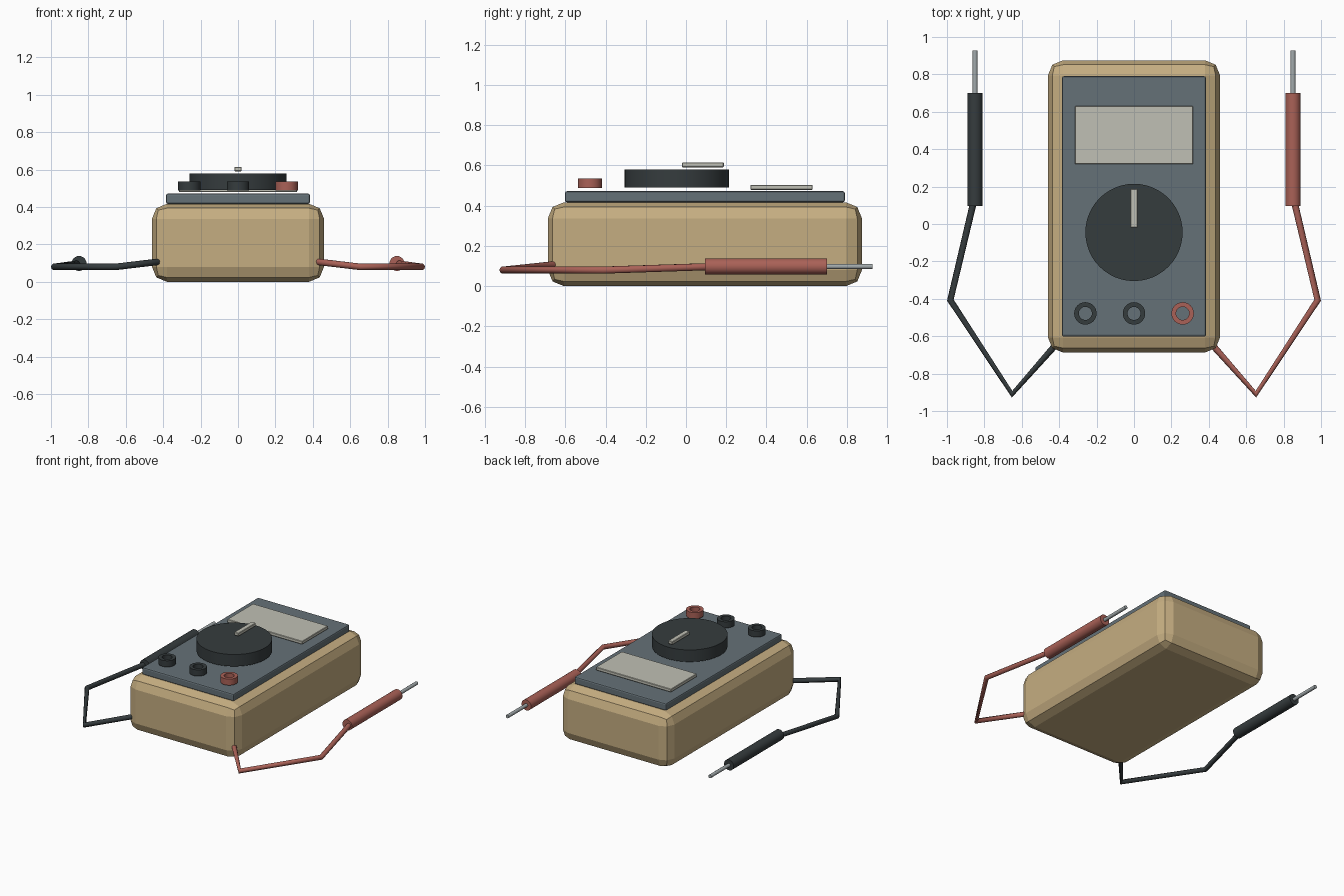
import bpy, bmesh
from math import pi, radians
from mathutils import Matrix, Vector

if "Cube" in bpy.data.objects:
    bpy.data.objects.remove(bpy.data.objects["Cube"])


def material(name, rgb):
    m = bpy.data.materials.new(name)
    m.diffuse_color = (*rgb, 1)
    m.use_nodes = True
    m.node_tree.nodes["Principled BSDF"].inputs["Base Color"].default_value = m.diffuse_color
    return m


TAN = material("tan_case", (0.56, 0.42, 0.22))
SLATE = material("slate", (0.13, 0.165, 0.185))
DARK = material("dark_rubber", (0.036, 0.045, 0.048))
RED = material("red_rubber", (0.40, 0.12, 0.095))
PALE = material("pale_grey", (0.53, 0.53, 0.46))
METAL = material("metal", (0.36, 0.40, 0.41))


def finish(name, bm, mat, smooth=False):
    bmesh.ops.recalc_face_normals(bm, faces=bm.faces)
    me = bpy.data.meshes.new(name)
    bm.to_mesh(me)
    bm.free()
    ob = bpy.data.objects.new(name, me)
    bpy.context.collection.objects.link(ob)
    me.materials.append(mat)
    if smooth:
        select(ob)
        bpy.ops.object.shade_smooth_by_angle(angle=radians(35))
    return ob


def select(ob):
    bpy.ops.object.select_all(action='DESELECT')
    ob.select_set(True)
    bpy.context.view_layer.objects.active = ob


def box(name, lo, hi, mat, bevel=0, segments=1):
    lo, hi = Vector(lo), Vector(hi)
    bm = bmesh.new()
    bmesh.ops.create_cube(bm, size=1, matrix=Matrix.Translation((lo + hi) / 2)
                          @ Matrix.Diagonal((*(hi - lo), 1)))
    ob = finish(name, bm, mat)
    if bevel:
        mod = ob.modifiers.new("bevel", 'BEVEL')
        mod.width, mod.segments = bevel, segments
    return ob


def turned(name, profile, matrix, mat, steps):
    """Revolve a closed (radius, height) profile about local z."""
    bm = bmesh.new()
    vs = [bm.verts.new((r, 0, h)) for r, h in profile]
    es = [bm.edges.new((a, b)) for a, b in zip(vs, vs[1:] + vs[:1])]
    bmesh.ops.spin(bm, geom=vs + es, axis=(0, 0, 1), cent=(0, 0, 0),
                   angle=2 * pi, steps=steps, use_duplicate=False)
    bmesh.ops.remove_doubles(bm, verts=bm.verts, dist=1e-5)
    bmesh.ops.transform(bm, matrix=matrix, verts=bm.verts)
    return finish(name, bm, mat, True)


def rod(name, r, start, length, mat, steps, axis='Z'):
    m = Matrix.Translation(start)
    if axis == 'Y':
        m = m @ Matrix.Rotation(-pi / 2, 4, 'X')
    bm = bmesh.new()
    bmesh.ops.create_cone(bm, cap_ends=True, segments=steps, radius1=r, radius2=r,
                          depth=length, matrix=m @ Matrix.Translation((0, 0, length / 2)))
    return finish(name, bm, mat, True)


def cable(name, points, r, mat):
    cu = bpy.data.curves.new(name, 'CURVE')
    cu.dimensions = '3D'
    cu.bevel_depth, cu.bevel_resolution, cu.use_fill_caps = r, 3, True
    sp = cu.splines.new('POLY')
    sp.points.add(len(points) - 1)
    for p, co in zip(sp.points, points):
        p.co = (*co, 1)
    cu.materials.append(mat)
    ob = bpy.data.objects.new(name, cu)
    bpy.context.collection.objects.link(ob)
    select(ob)
    bpy.ops.object.convert(target='MESH')


# Case, face plate and blank display
box("case", (-0.46, -0.687, 0), (0.46, 0.875, 0.417), TAN, 0.08, 2)
box("face_plate", (-0.385, -0.602, 0.417), (0.385, 0.79, 0.472), SLATE, 0.01, 2)
box("display", (-0.315, 0.32, 0.479), (0.315, 0.63, 0.503), PALE, 0.003)

# Selector dial with pointer
rod("dial", 0.26, (0, -0.045, 0.49), 0.09, DARK, 48)
box("dial_pointer", (-0.018, -0.02, 0.591), (0.018, 0.188, 0.615), PALE, 0.003)

# Input sockets
for i, (x, mat) in enumerate(((-0.26, DARK), (0, DARK), (0.26, RED))):
    turned(f"socket_{i + 1}", [(0.035, 0), (0.06, 0), (0.06, 0.047), (0.035, 0.047)],
           Matrix.Translation((x, -0.478, 0.488)), mat, 32)

# Test leads, one each side: cable, handle, metal tip
for s, side, mat in ((-1, "left", DARK), (1, "right", RED)):
    path = [(0.40, -0.625, 0.11), (0.652, -0.91, 0.08),
            (0.982, -0.407, 0.08), (0.85, 0.15, 0.098)]
    cable(f"{side}_cable", [(s * x, y, z) for x, y, z in path], 0.018, mat)
    rod(f"{side}_probe_handle", 0.04, (s * 0.85, 0.095, 0.098), 0.605, mat, 24, 'Y')
    rod(f"{side}_probe_tip", 0.013, (s * 0.85, 0.69, 0.098), 0.238, METAL, 16, 'Y')
